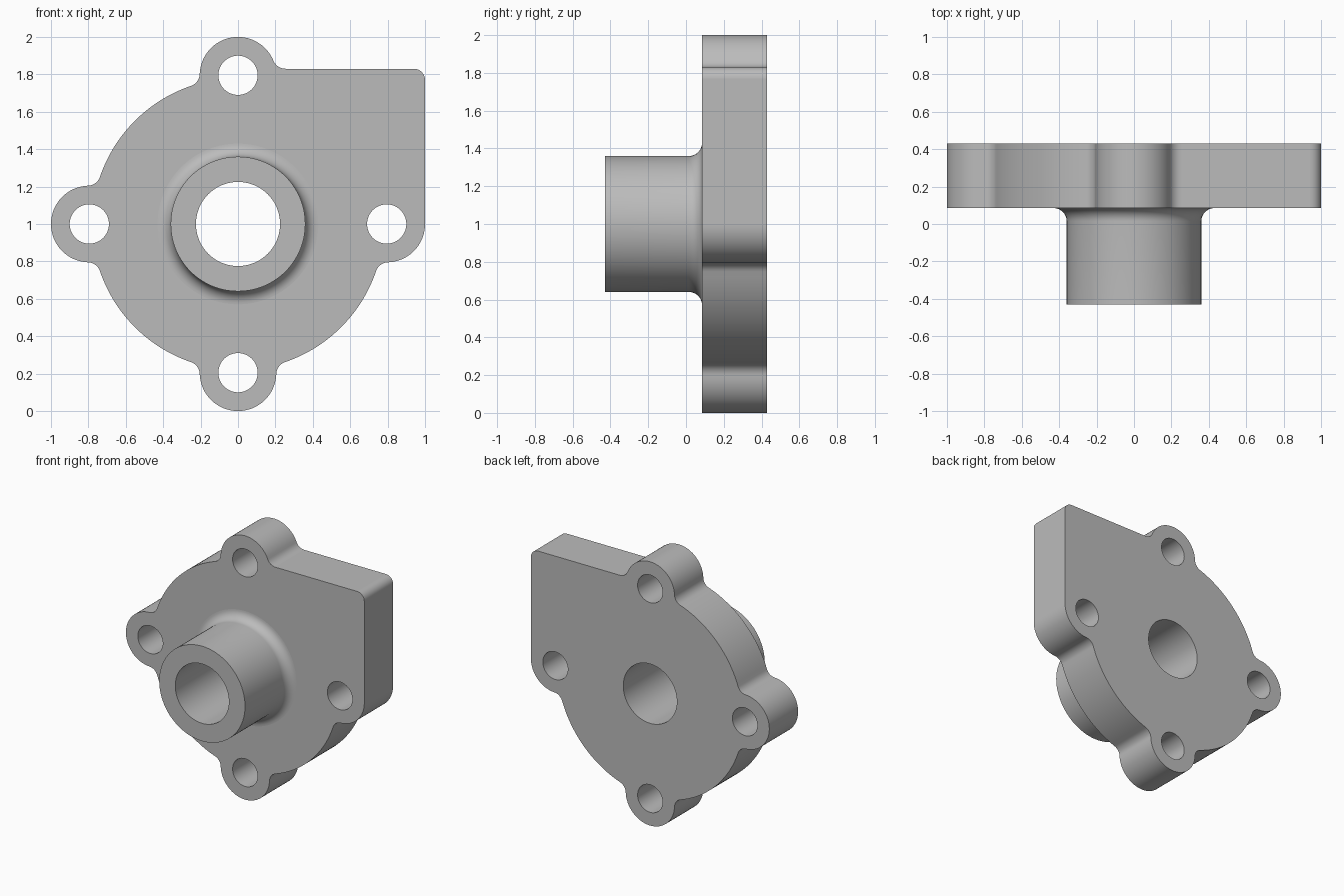
import bpy
import bmesh
from math import sin, cos, atan2, acos, sqrt, pi, radians

cube = bpy.data.objects.get("Cube")
if cube:
    bpy.data.objects.remove(cube, do_unlink=True)

FRONT, BACK, NOSE = 0.085, 0.43, -0.43   # plate faces and hub end along y
DISC, LUG, REACH = 0.78, 0.205, 0.795    # disc radius, lug radius, lug distance
BLEND = 0.07                             # radius of the blends
FLAT, CORNER = 0.83, 0.06                # square corner height and rounding
HUB, BORE, BOLT = 0.36, 0.225, 0.105
CENTRE = 1.0


def arc(cx, cz, r, start, end, steps):
    angles = [start + (end - start) * i / steps for i in range(steps + 1)]
    return [(cx + r * cos(t), cz + r * sin(t)) for t in angles]


def circle(cx, cz, r, steps):
    return arc(cx, cz, r, 0, 2 * pi, steps)[:-1]


# Tangent blend between disc and lug
outer = DISC + BLEND
swing = acos((outer**2 + REACH**2 - (LUG + BLEND)**2) / (2 * outer * REACH))
wrap = atan2(outer * sin(swing), outer * cos(swing) - REACH)


def blend_in(t):
    c = t - swing
    return arc(outer * cos(c), outer * sin(c), BLEND, c + pi, t - wrap + pi, 8)


def blend_out(t):
    c = t + swing
    return arc(outer * cos(c), outer * sin(c), BLEND, t + wrap + pi, c + pi, 8)


def lug(t, start, end):
    return arc(REACH * cos(t), REACH * sin(t), LUG, start, end, 32)


# Plate outline, anticlockwise from the square corner
rise = FLAT + BLEND - REACH
run = sqrt((LUG + BLEND)**2 - rise**2)
tilt = atan2(rise, run)
path = arc(1 - CORNER, FLAT - CORNER, CORNER, 0, pi / 2, 8)
path += arc(run, FLAT + BLEND, BLEND, -pi / 2, tilt - pi, 8)
path += lug(pi / 2, tilt, pi / 2 + wrap) + blend_out(pi / 2)
for t in (pi, 3 * pi / 2, 2 * pi):
    path += arc(0, 0, DISC, t - pi / 2 + swing, t - swing, 24)
    path += blend_in(t)
    if t < 2 * pi:
        path += lug(t, t - wrap, t + wrap) + blend_out(t)
path += lug(0, -wrap, 0)
outline = [p for i, p in enumerate(path)
           if abs(p[0] - path[i - 1][0]) + abs(p[1] - path[i - 1][1]) > 1e-5]

bm = bmesh.new()
front_edges, back_edges = [], []


def ring_edges(ring):
    return [bm.edges.get((v, ring[i - 1])) for i, v in enumerate(ring)]


def skin(sections):
    """Join successive (points, y) rings; the ends border the plate faces."""
    rings = [[bm.verts.new((x, y, CENTRE + z)) for x, z in pts]
             for pts, y in sections]
    for a, b in zip(rings, rings[1:]):
        for i in range(len(a)):
            bm.faces.new((a[i - 1], a[i], b[i], b[i - 1]))
    front_edges.extend(ring_edges(rings[0]))
    back_edges.extend(ring_edges(rings[-1]))


# Plate rim and four bolt holes
skin([(outline, FRONT), (outline, BACK)])
for k in range(4):
    hole = circle(REACH * cos(k * pi / 2), REACH * sin(k * pi / 2), BOLT, 48)
    skin([(hole, FRONT), (hole, BACK)])

# Hub: root blend, barrel, end ring and through bore
profile = arc(HUB + BLEND, FRONT - BLEND, BLEND, pi / 2, pi, 10)
profile += [(HUB, NOSE), (BORE, NOSE), (BORE, BACK)]
skin([(circle(0, 0, r, 80), y) for r, y in profile])

# Plate faces
for edges in (front_edges, back_edges):
    bmesh.ops.triangle_fill(bm, edges=edges, use_beauty=True)
bmesh.ops.recalc_face_normals(bm, faces=bm.faces)

mesh = bpy.data.meshes.new("flanged_hub")
bm.to_mesh(mesh)
bm.free()
part = bpy.data.objects.new("flanged_hub", mesh)
bpy.context.collection.objects.link(part)

# Grey metal
grey = bpy.data.materials.new("grey_metal")
grey.use_nodes = True
grey.diffuse_color = (0.5, 0.5, 0.5, 1)
grey.node_tree.nodes["Principled BSDF"].inputs["Base Color"].default_value = (0.5, 0.5, 0.5, 1)
mesh.materials.append(grey)

# Smooth curved walls, keep the planar faces flat
bpy.ops.object.select_all(action='DESELECT')
part.select_set(True)
bpy.context.view_layer.objects.active = part
bpy.ops.object.shade_smooth_by_angle(angle=radians(30))
for face in mesh.polygons:
    if max(abs(c) for c in face.normal) > 0.9999:
        face.use_smooth = False
